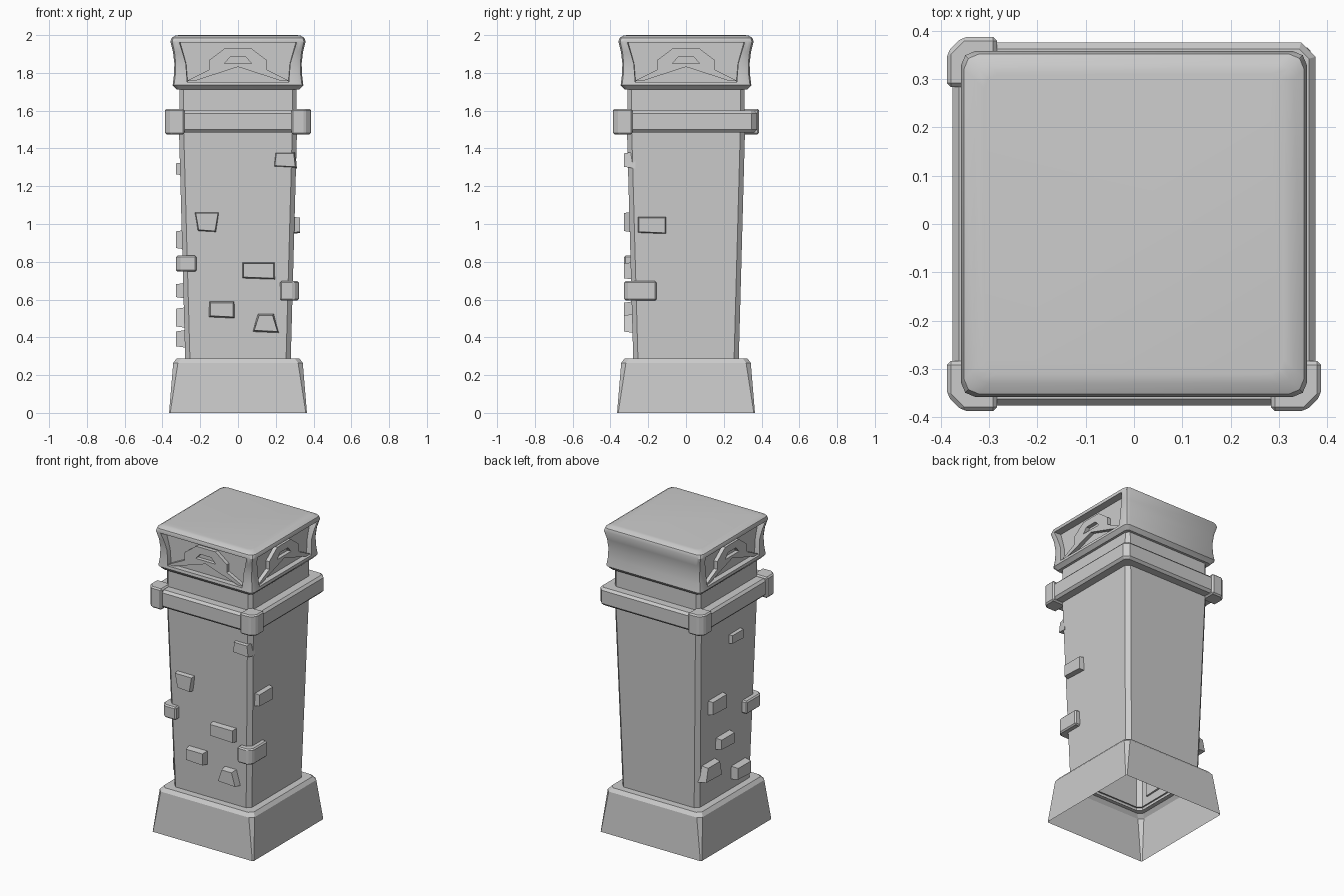
import bpy, bmesh, math
from mathutils import Matrix, Vector

if "Cube" in bpy.data.objects:
    bpy.data.objects.remove(bpy.data.objects["Cube"])


def finish(name, bm, turn=0, bevel=0):
    """Turn the bmesh about z by quarter turns and make it an object."""
    bmesh.ops.rotate(bm, verts=bm.verts, cent=(0, 0, 0),
                     matrix=Matrix.Rotation(turn * math.pi / 2, 3, 'Z'))
    bmesh.ops.recalc_face_normals(bm, faces=bm.faces)
    me = bpy.data.meshes.new(name)
    bm.to_mesh(me)
    bm.free()
    ob = bpy.data.objects.new(name, me)
    bpy.context.collection.objects.link(ob)
    if bevel:
        b = ob.modifiers.new("edge", 'BEVEL')
        b.width, b.segments, b.limit_method = bevel, 1, 'ANGLE'
    return ob


def loft(name, rings, cap_top=False, cap_bottom=False, segs=1):
    """Stack of corner-rounded squares: (z, half width, corner size)."""
    bm = bmesh.new()
    loops = []
    for z, h, c in rings:
        loop = []
        for q in range(4):
            mid = math.pi / 4 + q * math.pi / 2
            cx = (h - c) * math.copysign(1, math.cos(mid))
            cy = (h - c) * math.copysign(1, math.sin(mid))
            for s in range(segs + 1):
                a = q * math.pi / 2 + s / segs * math.pi / 2
                loop.append(bm.verts.new((cx + c * math.cos(a), cy + c * math.sin(a), z)))
        loops.append(loop)
    n = len(loops[0])
    for a, b in zip(loops, loops[1:]):
        for i in range(n):
            bm.faces.new((a[i], a[(i + 1) % n], b[(i + 1) % n], b[i]))
    if cap_top:
        bm.faces.new(loops[-1])
    if cap_bottom:
        bm.faces.new(loops[0])
    return finish(name, bm)


def prism_bm(back, front):
    """Solid between two matching outlines."""
    bm = bmesh.new()
    a = [bm.verts.new(p) for p in back]
    b = [bm.verts.new(p) for p in front]
    bm.faces.new(a)
    bm.faces.new(b)
    n = len(a)
    for i in range(n):
        bm.faces.new((a[i], a[(i + 1) % n], b[(i + 1) % n], b[i]))
    return bm


def smooth(ob, deg=35):
    bpy.ops.object.select_all(action='DESELECT')
    ob.select_set(True)
    bpy.context.view_layer.objects.active = ob
    bpy.ops.object.shade_smooth_by_angle(angle=math.radians(deg))


# Base, shaft and collar band (hollow shells, open below)
loft("base", [(0, .365, .006), (.265, .343, .025), (.288, .325, .025), (.288, .27, .02)])
loft("shaft", [(.27, .279, .025), (1.48, .312, .025), (1.73, .309, .02)])
loft("collar", [(1.485, .30, .01), (1.485, .362, .02), (1.5, .376, .03),
                (1.585, .376, .03), (1.6, .362, .02), (1.6, .30, .01)])

# Cap block with flared sides
cap = loft("cap", [(1.712, .325, .02), (1.735, .346, .025), (1.79, .339, .025),
                   (1.85, .337, .025), (1.91, .344, .028), (1.965, .358, .03),
                   (1.985, .352, .032), (1.998, .33, .03), (2.0, .31, .03)],
           cap_top=True, cap_bottom=True, segs=2)

# Recessed panels on the front, right and left of the cap
for turn in (0, 1, -1):
    outer = [(-.275, 1.753), (.275, 1.753), (.283, 1.85), (.315, 1.96), (-.315, 1.96), (-.283, 1.85)]
    cutter = finish("panel_cutter", prism_bm([(x * .97, -.308, z) for x, z in outer],
                                             [(x, -.42, z) for x, z in outer]), turn)
    cutter.hide_render = True
    mod = cap.modifiers.new("panel", 'BOOLEAN')
    mod.operation, mod.solver, mod.object = 'DIFFERENCE', 'EXACT', cutter
    bpy.context.view_layer.objects.active = cap
    bpy.ops.object.modifier_apply(modifier=mod.name)
    bpy.data.objects.remove(cutter)
smooth(cap)

# Raised arch-and-gable ornament in each panel (half outline, mirrored)
half = [(0, 1.93), (.07, 1.93), (.152, 1.868), (.152, 1.817), (.272, 1.757), (.23, 1.757),
        (0, 1.832), (0, 1.85), (.072, 1.85), (.04, 1.885), (0, 1.885)]
for turn, side in ((0, "front"), (1, "right"), (-1, "left")):
    bm = prism_bm([(x, -.30, z) for x, z in half], [(x, -.333, z) for x, z in half])
    seam = [f for f in bm.faces if all(abs(v.co.x) < 1e-5 for v in f.verts)]
    bmesh.ops.delete(bm, geom=seam, context='FACES_ONLY')
    bmesh.ops.recalc_face_normals(bm, faces=bm.faces)
    bmesh.ops.mirror(bm, geom=bm.verts[:] + bm.edges[:] + bm.faces[:],
                     axis='X', merge_dist=1e-4)
    finish("arch_ornament_" + side, bm, turn)


def corner_prism(name, outline, z0, z1, sx, sy, bevel):
    finish(name, prism_bm([(x * sx, y * sy, z0) for x, y in outline],
                          [(x * sx, y * sy, z1) for x, y in outline]), 0, bevel)


# Collar corner clasps on three corners
clasp = [(.283, .387), (.355, .387), (.387, .355), (.387, .283), (.295, .283), (.283, .295)]
for sx, sy in ((-1, -1), (1, -1), (-1, 1)):
    corner_prism("collar_corner", clasp, 1.474, 1.61, sx, sy, .012)

# Stones wrapped around the front corners
corner_prism("corner_stone_right", [(.222, .328), (.295, .328), (.322, .30), (.322, .155),
                                    (.27, .155), (.27, .27), (.222, .27)], .595, .697, 1, -1, .008)
corner_prism("corner_stone_left", [(.22, .328), (.30, .328), (.328, .30), (.328, .16),
                                   (.27, .16), (.27, .27), (.22, .27)], .748, .832, -1, -1, .008)

# Face stones: quarter turn, u0, u1, z0, z1, widening at the foot
stones = [
    (0, -.225, -.105, .96, 1.067, -.008), (0, .02, .198, .71, .80, 0),
    (0, -.155, -.017, .505, .592, 0), (0, .09, .205, .428, .525, .013),
    (0, .19, .308, 1.30, 1.383, .004), (1, -.258, -.102, .95, 1.042, 0),
    (-1, 0, .13, 1.26, 1.33, 0), (-1, -.20, -.04, .87, .97, 0),
    (-1, -.11, .04, .61, .69, 0), (-1, -.26, -.10, .455, .56, .01),
    (-1, .06, .21, .35, .44, 0),
]
for turn, u0, u1, z0, z1, w in stones:
    quad = [(u0 - w, z0), (u1 + w, z0 - .006), (u1 - w, z1), (u0 + w, z1)]
    cx, cz, k = (u0 + u1) / 2, (z0 + z1) / 2, .009
    front = [(u - math.copysign(k, u - cx), -.329, z - math.copysign(k, z - cz)) for u, z in quad]
    finish("stone", prism_bm([(u, -.268, z) for u, z in quad], front), turn)
